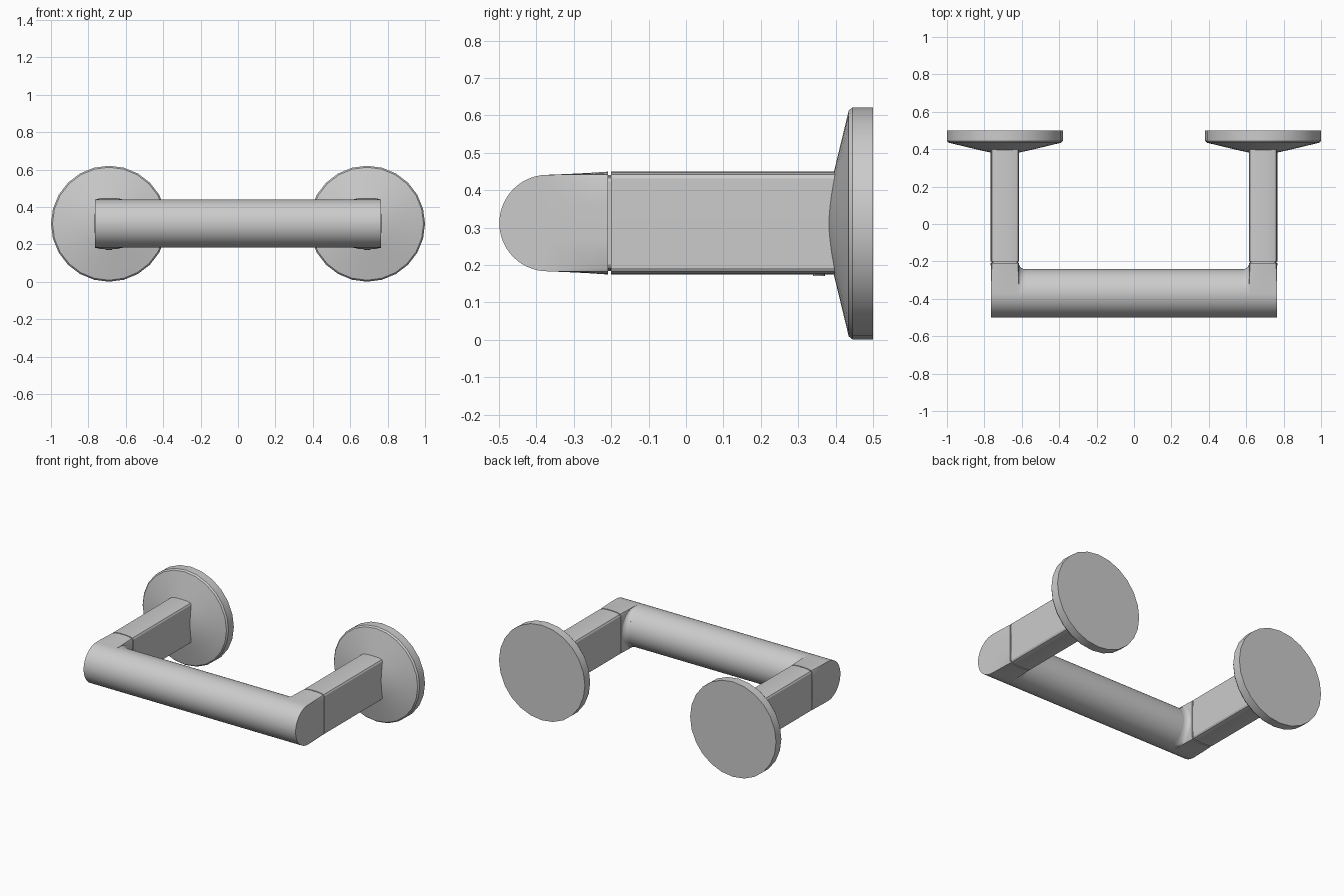
import bpy, bmesh
from math import sin, cos, pi, sqrt

if "Cube" in bpy.data.objects:
    bpy.data.objects.remove(bpy.data.objects["Cube"])

CX, CZ = 0.69, 0.312      # post axis
BY, R = -0.37, 0.129      # grip bar axis and radius


def loft(name, rings, mirror=True, angle=30):
    """Skin a list of equal-length closed rings, cap both ends, mirror in x."""
    bm = bmesh.new()
    vs = [[bm.verts.new(p) for p in r] for r in rings]
    n = len(rings[0])
    for a, b in zip(vs, vs[1:]):
        for i in range(n):
            j = (i + 1) % n
            bm.faces.new((a[i], a[j], b[j], b[i]))
    bm.faces.new(vs[0])
    bm.faces.new(vs[-1][::-1])
    bmesh.ops.remove_doubles(bm, verts=bm.verts, dist=1e-5)
    bmesh.ops.recalc_face_normals(bm, faces=bm.faces)
    me = bpy.data.meshes.new(name)
    bm.to_mesh(me)
    bm.free()
    ob = bpy.data.objects.new(name, me)
    bpy.context.collection.objects.link(ob)
    bpy.ops.object.select_all(action='DESELECT')
    ob.select_set(True)
    bpy.context.view_layer.objects.active = ob
    bpy.ops.object.shade_smooth_by_angle(angle=angle * pi / 180)
    if mirror:
        ob.modifiers.new("mirror", 'MIRROR')
    return ob


# Post cross-section: (x offset, height fraction), crowned and square-cornered
CROWNED = [(0.076, 0.3), (0.075, 0.87), (0.069, 0.94), (0.05, 0.98), (0.02, 1.0)]
SQUARE = [(0.075, 0.3), (0.075, 0.94), (0.075, 1.0), (0.05, 1.0), (0.02, 1.0)]


def section(y, h, t=0.0, s=1.0):
    q = [((a[0] * (1 - t) + b[0] * t) * s, (a[1] * (1 - t) + b[1] * t) * h * s)
         for a, b in zip(CROWNED, SQUARE)]
    top = q + [(-x, z) for x, z in reversed(q)]
    return [(CX + x, y, CZ + z) for x, z in top + [(-x, -z) for x, z in top]]


def circle_y(cx, y, cz, r, n):
    return [(cx + r * cos(2 * pi * i / n), y, cz + r * sin(2 * pi * i / n)) for i in range(n)]


# Wall flanges: shallow cones with a straight rim
loft("wall_flange", [circle_y(CX, y, 0.311, r, 24) for y, r in
     [(0.5, 0.31), (0.445, 0.31), (0.435, 0.302), (0.396, 0.14), (0.381, 0.07)]], angle=25)

# Posts, with a recessed core showing in the joint gap
loft("post", [section(0.42, 0.1375), section(-0.201, 0.1375)])
loft("joint_core", [section(-0.15, 0.1375, s=0.93), section(-0.26, 0.1375, s=0.93)])

# Elbows: from the post section to the round bar end
rings = [section(-0.208, 0.1375), section(-0.26, 0.134, 0.4),
         section(-0.32, 0.131, 0.8), section(BY, R, 1.0)]
rings += [section(BY - R * sin(a), max(R * cos(a), 0.0005), 1.0)
          for a in [pi / 2 * k / 14 for k in range(1, 15)]]
loft("elbow", rings)

# Grip bar
loft("grip_bar", [[(x, BY + R * cos(2 * pi * i / 48), CZ + R * sin(2 * pi * i / 48))
                   for i in range(48)] for x in (-0.764, 0.764)], mirror=False)

# Concave fillets where the bar meets the elbows
f, x0 = 0.035, CX - 0.073
rings = []
for k in range(-10, 11):
    a = k / 10 * 1.4
    y, z = BY + R * cos(a), CZ + R * sin(a)
    arc = [(x0 - f + f * sin(t), y + f - f * cos(t), z) for t in [pi / 2 * i / 5 for i in range(6)]]
    rings.append(arc + [(x0 + 0.01, y + f, z), (x0 + 0.01, y - 0.01, z), (x0 - f, y - 0.01, z)])
loft("corner_fillet", rings)

# Set screws under the posts
loft("set_screw", [[(CX + 0.016 * cos(i * pi / 6), 0.355 + 0.016 * sin(i * pi / 6), z)
                    for i in range(12)] for z in (0.2, 0.17)])
